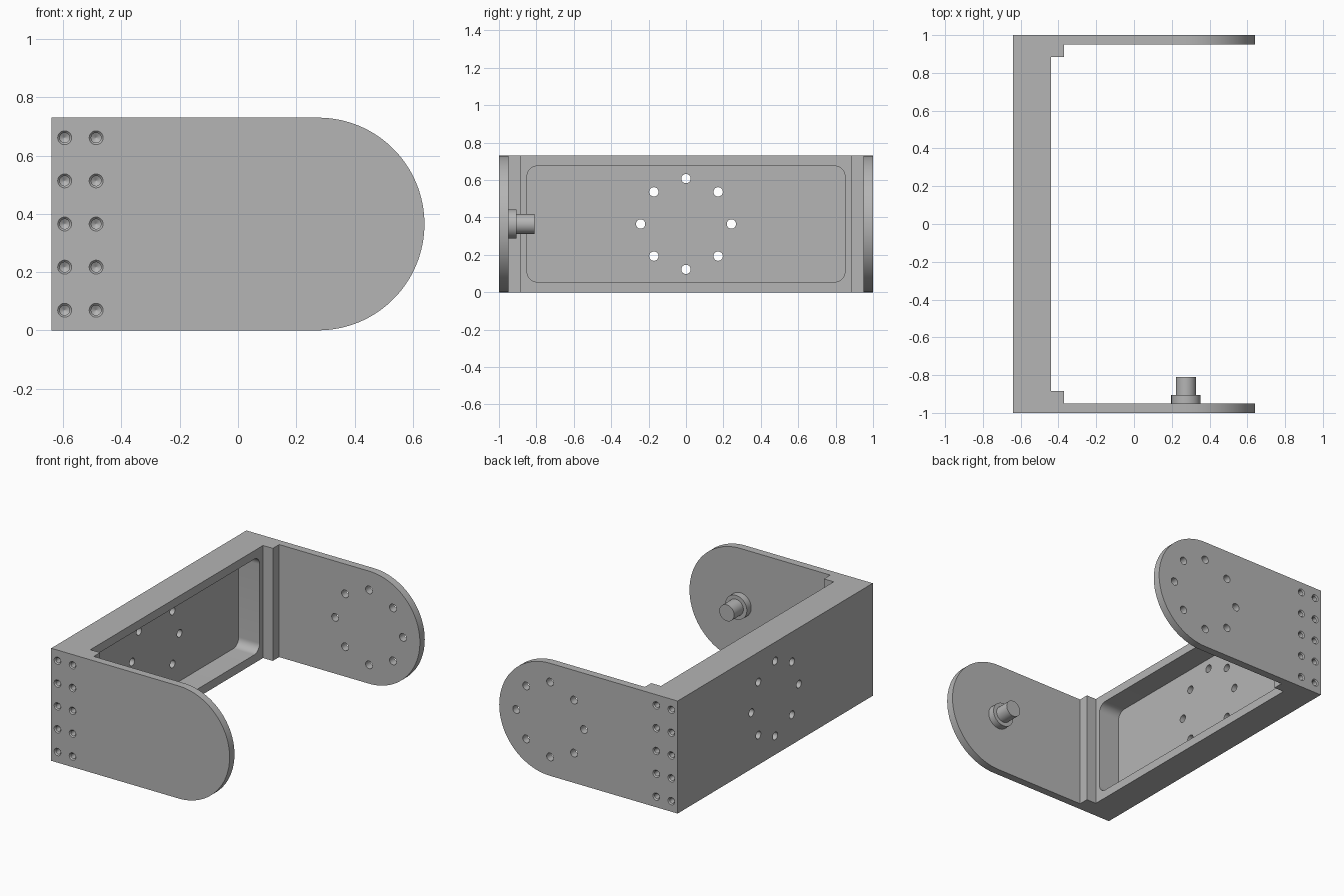
import bpy, bmesh
from math import sin, cos, pi, radians
from mathutils import Vector

cube = bpy.data.objects.get("Cube")
if cube:
    bpy.data.objects.remove(cube)

grey = bpy.data.materials.new("machined grey")
grey.use_nodes = True
COLOUR = (0.46, 0.46, 0.46, 1)
grey.diffuse_color = COLOUR
grey.node_tree.nodes["Principled BSDF"].inputs["Base Color"].default_value = COLOUR

# Main dimensions
H, MID = 0.73, 0.365            # height and its middle
BACK, INNER = -0.64, -0.44      # wall faces
ARM_IN = 0.95                   # inner face of each arm
HUB = 0.275                     # centre of the rounded arm end
BOLT_R, HOLE_R = 0.243, 0.025   # bolt circle and hole radius


def place(axis, a, b, h):
    return {"x": (h, a, b), "y": (a, h, b), "z": (a, b, h)}[axis]


def arc(ca, cb, r, start, end, n):
    angles = [radians(start + (end - start) * i / n) for i in range(n + 1)]
    return [(ca + r * cos(t), cb + r * sin(t)) for t in angles]


def add_loft(bm, axis, sections):
    """Skin a list of (height, outline) sections into a closed solid."""
    rings = [[bm.verts.new(place(axis, a, b, h)) for a, b in pts] for h, pts in sections]
    n = len(rings[0])
    for lo, hi in zip(rings, rings[1:]):
        for i in range(n):
            j = (i + 1) % n
            bm.faces.new((lo[i], lo[j], hi[j], hi[i]))
    bm.faces.new(rings[0][::-1])
    bm.faces.new(rings[-1])


def add_turned(bm, axis, a, b, steps, n=32):
    add_loft(bm, axis, [(h, arc(a, b, r, 0, 360, n)[:-1]) for h, r in steps])


def finish(bm, name):
    bmesh.ops.recalc_face_normals(bm, faces=bm.faces)
    mesh = bpy.data.meshes.new(name)
    bm.to_mesh(mesh)
    bm.free()
    mesh.materials.append(grey)
    obj = bpy.data.objects.new(name, mesh)
    bpy.context.collection.objects.link(obj)
    return obj


def activate(obj):
    bpy.ops.object.select_all(action="DESELECT")
    obj.select_set(True)
    bpy.context.view_layer.objects.active = obj


def cut(obj, tool, operation="DIFFERENCE"):
    tool.hide_render = True
    mod = obj.modifiers.new("cut", "BOOLEAN")
    mod.operation, mod.solver, mod.object = operation, "EXACT", tool
    activate(obj)
    bpy.ops.object.modifier_apply(modifier=mod.name)
    bpy.data.objects.remove(tool)


# U-shaped plan with a small step in each inner corner
half = [(INNER, 0.885), (-0.37, 0.885), (-0.37, ARM_IN), (1, ARM_IN), (1, 1), (BACK, 1)]
plan = half + [(x, -y) for x, y in reversed(half)]
bm = bmesh.new()
add_loft(bm, "z", [(-0.1, plan), (H + 0.1, plan)])
bracket = finish(bm, "bracket")

# Trim to the rounded side outline
side = [(-1, 0)] + arc(HUB, MID, MID, -90, 90, 64) + [(-1, H)]
bm = bmesh.new()
add_loft(bm, "y", [(-1.2, side), (1.2, side)])
cut(bracket, finish(bm, "outline_trimmer"), "INTERSECT")

# Rounded pocket in the inside of the back wall
w, z0, z1, r = 0.85, 0.055, H - 0.055, 0.055
pocket = []
for cy, cz, start in ((w - r, z1 - r, 0), (r - w, z1 - r, 90),
                      (r - w, z0 + r, 180), (w - r, z0 + r, 270)):
    pocket += arc(cy, cz, r, start, start + 90, 10)
bm = bmesh.new()
add_loft(bm, "x", [(-0.59, pocket), (-0.3, pocket)])
cut(bracket, finish(bm, "pocket_cutter"))

# Bolt circles through the back wall and the rear arm, screw holes on both ends
bm = bmesh.new()
for i in range(8):
    t = i * pi / 4
    da, db = BOLT_R * cos(t), BOLT_R * sin(t)
    add_turned(bm, "x", da, MID + db, [(-0.7, HOLE_R), (-0.55, HOLE_R)], 24)
    add_turned(bm, "y", HUB + da, MID + db, [(0.9, HOLE_R), (1.1, HOLE_R)], 24)
for s in (-1, 1):
    for x in (-0.595, -0.487):
        for row in range(-2, 3):
            steps = [(1.01, 0.034), (0.993, 0.017), (0.92, 0.017), (0.91, 0.001)]
            add_turned(bm, "y", x, MID + row * 0.148, [(s * h, q) for h, q in steps], 24)
cut(bracket, finish(bm, "hole_cutter"))

# Pivot pin with its collar on the front arm
bm = bmesh.new()
add_turned(bm, "y", HUB, MID, [(-ARM_IN, 0.078), (-0.905, 0.078),
                               (-0.905, 0.053), (-0.81, 0.053)], 48)
pin = finish(bm, "pivot_pin")

for obj in (bracket, pin):
    activate(obj)
    bpy.ops.object.shade_smooth_by_angle(angle=radians(30))
